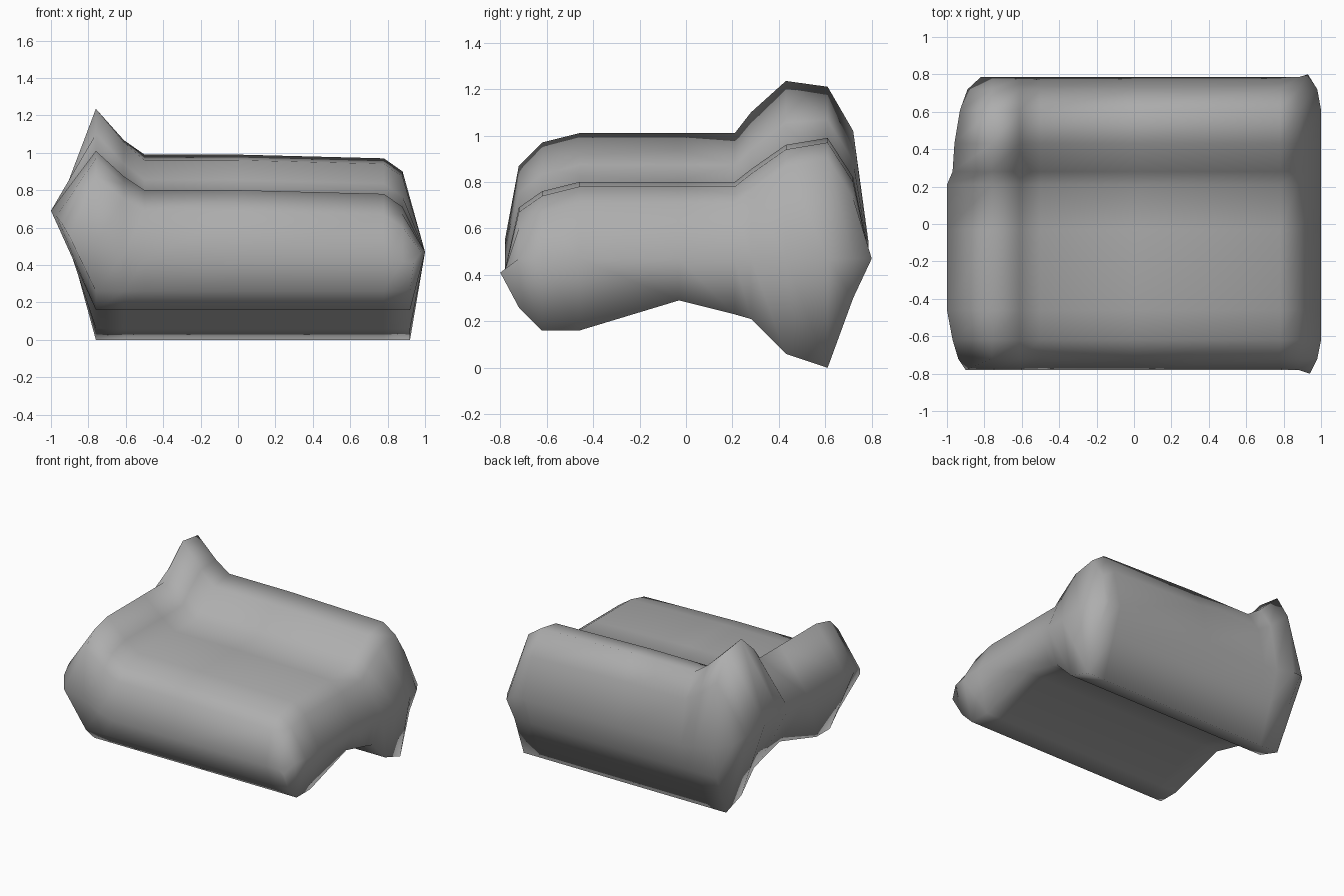
import bpy
import bmesh

default_cube = bpy.data.objects.get("Cube")
if default_cube:
    bpy.data.objects.remove(default_cube, do_unlink=True)

# Upholstery colour
fabric = bpy.data.materials.new("grey_fabric")
fabric.use_nodes = True
grey = (0.42, 0.42, 0.42, 1.0)
fabric.diffuse_color = grey
fabric.node_tree.nodes["Principled BSDF"].inputs["Base Color"].default_value = grey

# Profiles from front edge to back edge
depth = [-.78, -.72, -.62, -.46, -.03, .21, .28, .43, .61, .72, .785]
seat_top = [.42, .69, .76, .80, .80, .80, .855, .96, .99, .82, .5]
arm_top = [.52, .87, .97, 1.01, 1.01, 1.01, 1.1, 1.235, 1.21, 1.02, .55]
underside = [.42, .26, .16, .16, .29, .23, .21, .06, 0, .3, .5]

# Outer rims where the two ends close
arm_rim_x = [-.9, -.94, -.97, -1, -1, -1, -.97, -.96, -.93, -.89, -.82]
arm_rim_z = [.55, .62, .66, .69, .69, .69, .68, .66, .62, .58, .55]
open_rim_x = [.94, .98, 1, 1, 1, 1, 1, 1, 1, .98, .93]


def blend(first, second, amount):
    return [a + (b - a) * amount for a, b in zip(first, second)]


def shifted(profile, drop):
    """Lower the upper line while the front and back edges stay put."""
    return [z - drop if 0 < i < len(profile) - 1 else z
            for i, z in enumerate(profile)]


def section(top_x, low_x, top):
    """Closed ring: over the top to the back, then forward underneath."""
    upper = [(top_x, y, z) for y, z in zip(depth, top)]
    lower = [(low_x, y, z) for y, z in zip(depth, underside)]
    return upper + lower[-2:0:-1]


def rim(xs, zs, ys):
    """Ring flattened to a line, which closes an end."""
    line = list(zip(xs, ys, zs))
    return line + line[-2:0:-1]


def loft(name, rings):
    bm = bmesh.new()
    loops = [[bm.verts.new(co) for co in ring] for ring in rings]
    count = len(loops[0])
    for near, far in zip(loops, loops[1:]):
        for i in range(count):
            j = (i + 1) % count
            bm.faces.new((near[i], near[j], far[j], far[i]))
    bmesh.ops.remove_doubles(bm, verts=bm.verts, dist=0.0001)
    bmesh.ops.recalc_face_normals(bm, faces=bm.faces)
    for face in bm.faces:
        face.smooth = True
    mesh = bpy.data.meshes.new(name)
    bm.to_mesh(mesh)
    bm.free()
    mesh.materials.append(fabric)
    obj = bpy.data.objects.new(name, mesh)
    bpy.context.collection.objects.link(obj)
    return obj


# Open end rim bulges slightly past the front and back
open_depth = [-.80] + depth[1:-1] + [.80]
open_rim_z = blend([.41] * len(depth), [.53] * len(depth), .5)
open_rim_z[0], open_rim_z[-1] = .41, .47

# Seat, back and one arm as a single padded shell
loft("corner_sofa", [
    rim(arm_rim_x, arm_rim_z, depth),
    section(-.76, -.76, arm_top),
    section(-.61, -.61, blend(seat_top, arm_top, .35)),
    section(-.5, -.5, seat_top),
    section(0, 0, seat_top),
    section(.78, .78, shifted(seat_top, .02)),
    section(.88, .92, shifted(seat_top, .09)),
    rim(open_rim_x, open_rim_z, open_depth),
])
